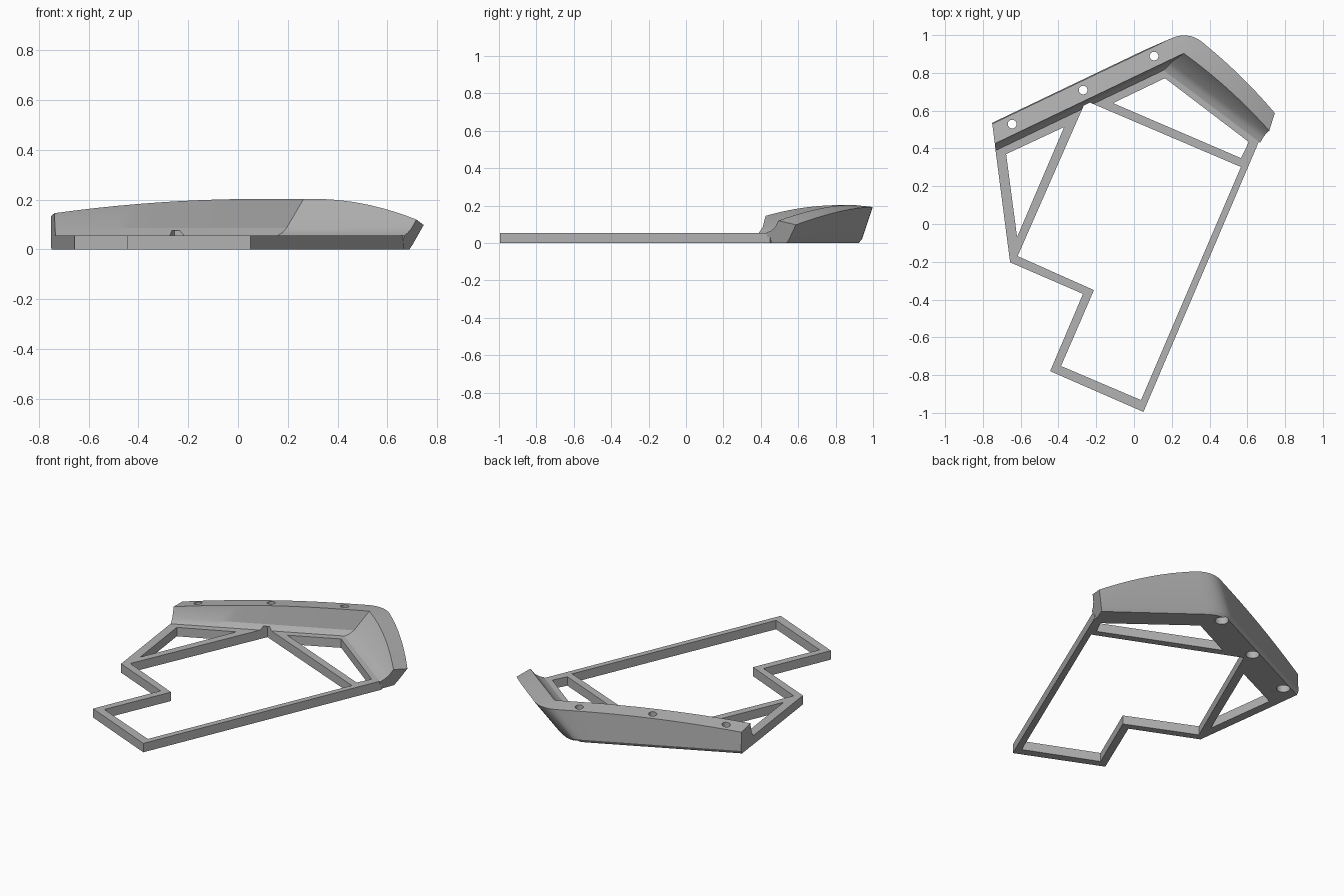
import bpy, bmesh
from mathutils import Vector

if "Cube" in bpy.data.objects:
    bpy.data.objects.remove(bpy.data.objects["Cube"], do_unlink=True)

grey = bpy.data.materials.new("plain grey")
grey.use_nodes = True
COLOUR = (0.45, 0.45, 0.45, 1)
grey.diffuse_color = COLOUR
grey.node_tree.nodes["Principled BSDF"].inputs["Base Color"].default_value = COLOUR


def finish(bm, name):
    bmesh.ops.recalc_face_normals(bm, faces=bm.faces)
    mesh = bpy.data.meshes.new(name)
    bm.to_mesh(mesh)
    bm.free()
    obj = bpy.data.objects.new(name, mesh)
    bpy.context.collection.objects.link(obj)
    mesh.materials.append(grey)
    return obj


def prism(name, outline, low, high):
    bm = bmesh.new()
    face = bm.faces.new([bm.verts.new((x, y, low)) for x, y in outline])
    made = bmesh.ops.extrude_face_region(bm, geom=[face])["geom"]
    for v in made:
        if isinstance(v, bmesh.types.BMVert):
            v.co.z = high
    return finish(bm, name)


def cylinder(name, x, y, radius, low, high):
    bpy.ops.mesh.primitive_cylinder_add(vertices=32, radius=radius, depth=high - low,
                                        location=(x, y, (low + high) / 2))
    obj = bpy.context.object
    obj.name = name
    return obj


def cut(target, cutters):
    for cutter in cutters:
        mod = target.modifiers.new("cut", "BOOLEAN")
        mod.operation, mod.solver, mod.object = "DIFFERENCE", "EXACT", cutter
        bpy.context.view_layer.objects.active = target
        bpy.ops.object.modifier_apply(modifier=mod.name)


def meet(n1, c1, n2, c2):
    """Crossing point of the plan lines n1.p = c1 and n2.p = c2."""
    det = n1.x * n2.y - n1.y * n2.x
    return Vector(((c1 * n2.y - c2 * n1.y) / det, (n1.x * c2 - n2.x * c1) / det))


# Plan directions: normals of the long bar, the wing and the two end faces
BAR, WING = Vector((-0.43, 0.9)), Vector((0.6, 0.8))
LEFT, TIP = Vector((1, 0.129)), Vector((0.93, -0.36))
ALONG_BAR, ALONG_WING = Vector((0.9, 0.43)), Vector((0.8, -0.6))
FLOOR = 0.055


def crown(x):
    """Height of the arched top."""
    if x < 0.1:
        return 0.203 - 0.082 * (x - 0.1) ** 2
    return 0.203 - 0.48 * max(0, x - 0.3) ** 2


# Cross-section: bar offset, wing offset, wing lean, height (None follows the crown), drop, round
SECTION = [
    (0.665, 0.745, 0, 0, 0, 0),
    (0.665, 0.745, 0, FLOOR, 0, 0),
    (0.673, 0.772, 0, 0.066, 0, 0),
    (0.685, 0.800, 0, 0.085, 0, 0),
    (0.700, 0.741, 0.69, None, 0, 0),
    (0.800, 0.847, 0.73, None, 0.01, 0.1),
    (0.805, 0.862, 0, 0.02, 0, 0.1),
    (0.793, 0.843, 0, 0, 0, 0.1),
]


def section_path(e, d, lean, height, drop, radius, steps=12, arc=8):
    """One long edge of the rail, from the left end round the corner to the tip."""
    def level(x):
        return crown(x) - drop if height is None else height

    z_corner = level(0.27)
    z_tip = level(0.73)
    start = meet(LEFT, -0.682, BAR, e)
    corner = meet(BAR, e, WING, d + lean * z_corner)
    end = meet(WING, d + lean * z_tip, TIP, 0.447 + 0.35 * z_tip)
    a, b = corner - radius * ALONG_BAR, corner + radius * ALONG_WING
    path = [start.lerp(a, i / steps) for i in range(steps)]
    for i in range(arc + 1):
        t = i / arc
        path.append(a.lerp(corner, t).lerp(corner.lerp(b, t), t))
    for i in range(1, steps + 1):
        p = b.lerp(end, i / steps)
        p += WING * (d + lean * level(p.x) - WING.dot(p))
        path.append(p)
    return [(p.x, p.y, level(p.x)) for p in path]


# Raised rail: long bar and flared wing in one sweep
bm = bmesh.new()
paths = [[bm.verts.new(p) for p in section_path(*row)] for row in SECTION]
for k, path in enumerate(paths):
    after = paths[(k + 1) % len(paths)]
    for i in range(len(path) - 1):
        bm.faces.new((path[i], path[i + 1], after[i + 1], after[i]))
for i in (0, -1):
    bm.faces.new([path[i] for path in paths])
bmesh.ops.remove_doubles(bm, verts=bm.verts, dist=0.0002)
rail = finish(bm, "raised_rail")

# Flat frame
frame = prism("flat_frame", [
    (-0.735, 0.405), (-0.656, -0.203), (-0.27, -0.37), (-0.444, -0.779),
    (0.05, -0.995), (0.667, 0.45), (0.148, 0.826)], 0, FLOOR)

# Openings in the frame
main_opening = prism("main_opening", [
    (-0.616, -0.17), (-0.212, -0.35), (-0.386, -0.752), (0.037, -0.932),
    (0.566, 0.302), (-0.255, 0.652)], -0.1, 0.075)
left_opening = prism("left_opening", [(-0.677, 0.37), (-0.37, 0.513), (-0.619, -0.069)], -0.1, 0.1)
wing_opening = prism("wing_opening", [
    (-0.111, 0.64), (0.164, 0.772), (0.608, 0.434), (0.566, 0.349)], -0.1, 0.1)
cut(frame, [main_opening, left_opening, wing_opening])

# Screw holes, wider underneath
holes = []
for i in range(3):
    x, y = -0.645 + 0.3755 * i, 0.529 + 0.18 * i
    holes.append(cylinder("screw_hole", x, y, 0.023, -0.1, 0.4))
    holes.append(cylinder("screw_recess", x, y, 0.038, -0.1, 0.1))
cut(rail, [main_opening] + holes)

for cutter in [main_opening, left_opening, wing_opening] + holes:
    bpy.data.objects.remove(cutter, do_unlink=True)

# Smooth curves, sharp edges
bpy.ops.object.select_all(action="DESELECT")
for obj in (rail, frame):
    obj.select_set(True)
bpy.context.view_layer.objects.active = rail
bpy.ops.object.shade_smooth_by_angle(angle=0.4)
